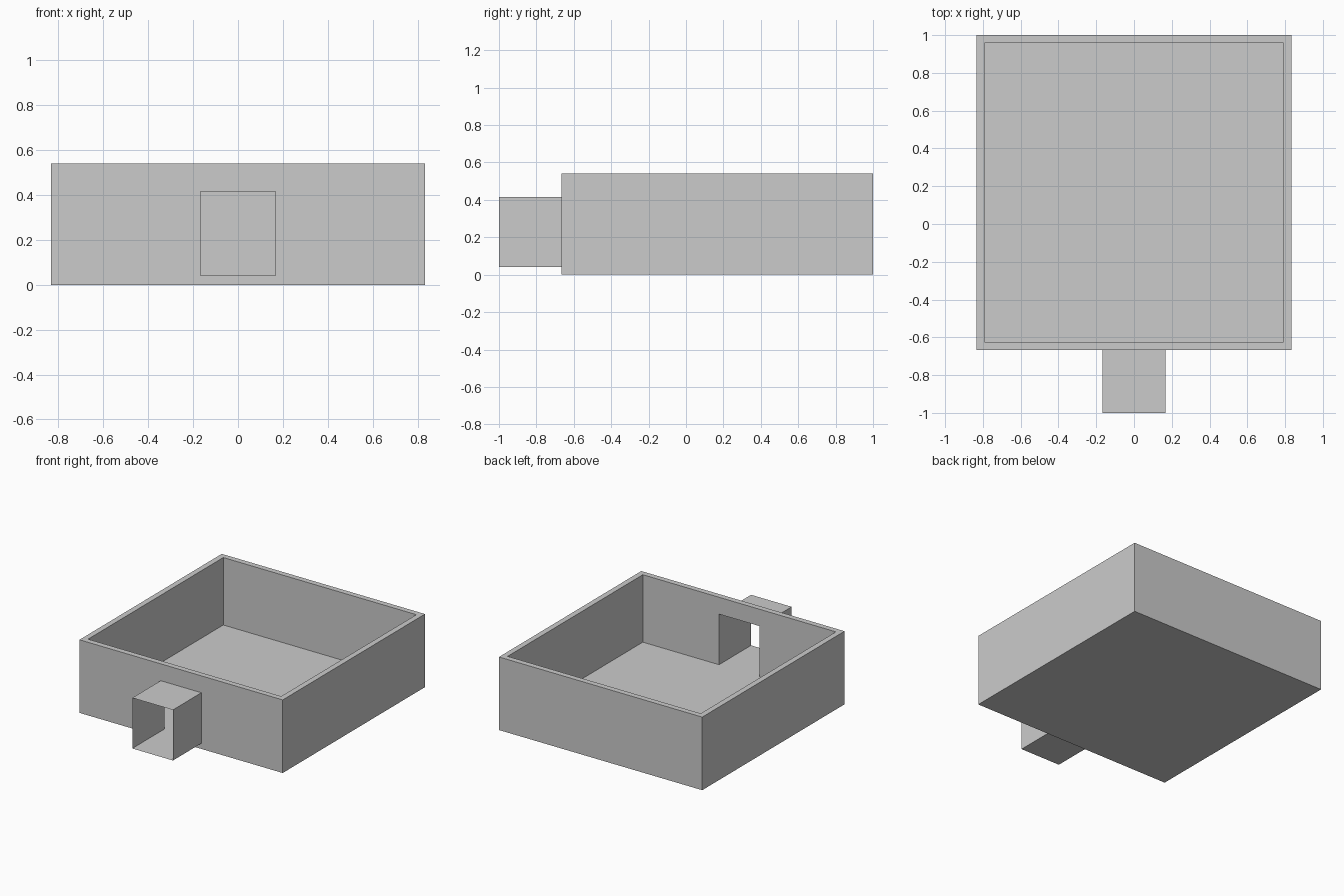
import bpy, bmesh

if "Cube" in bpy.data.objects:
    bpy.data.objects.remove(bpy.data.objects["Cube"])

U = 1 / 24  # wall thickness, the module of the whole model


def box(name, lo, hi, open_ends=False):
    """Axis-aligned box between two corners; open_ends drops the -y and +y faces."""
    bm = bmesh.new()
    bmesh.ops.create_cube(bm, size=1)
    for v in bm.verts:
        v.co = [lo[i] if v.co[i] < 0 else hi[i] for i in range(3)]
    if open_ends:
        bm.normal_update()
        ends = [f for f in bm.faces if abs(f.normal.y) > 0.9]
        bmesh.ops.delete(bm, geom=ends, context='FACES_ONLY')
    mesh = bpy.data.meshes.new(name)
    bm.to_mesh(mesh)
    bm.free()
    ob = bpy.data.objects.new(name, mesh)
    bpy.context.collection.objects.link(ob)
    return ob


def cut(target, cutter):
    """Subtract the cutter from the target and remove it."""
    cutter.hide_render = True
    mod = target.modifiers.new("cut", 'BOOLEAN')
    mod.operation = 'DIFFERENCE'
    mod.solver = 'EXACT'
    mod.object = cutter
    bpy.context.view_layer.objects.active = target
    bpy.ops.object.modifier_apply(modifier=mod.name)
    bpy.data.objects.remove(cutter)


# Open-topped room: floor and four walls
room = box("room", (-20 * U, -16 * U, 0), (20 * U, 24 * U, 13 * U))
cut(room, box("cavity", (-19 * U, -15 * U, U), (19 * U, 23 * U, 15 * U)))

# Doorway through the front wall, level with the floor
cut(room, box("doorway", (-4 * U, -18 * U, U), (4 * U, -12 * U, 10 * U)))

# Thin-walled entrance passage, open at both ends
box("entrance_passage", (-4 * U, -24 * U, U), (4 * U, -16 * U, 10 * U), open_ends=True)
